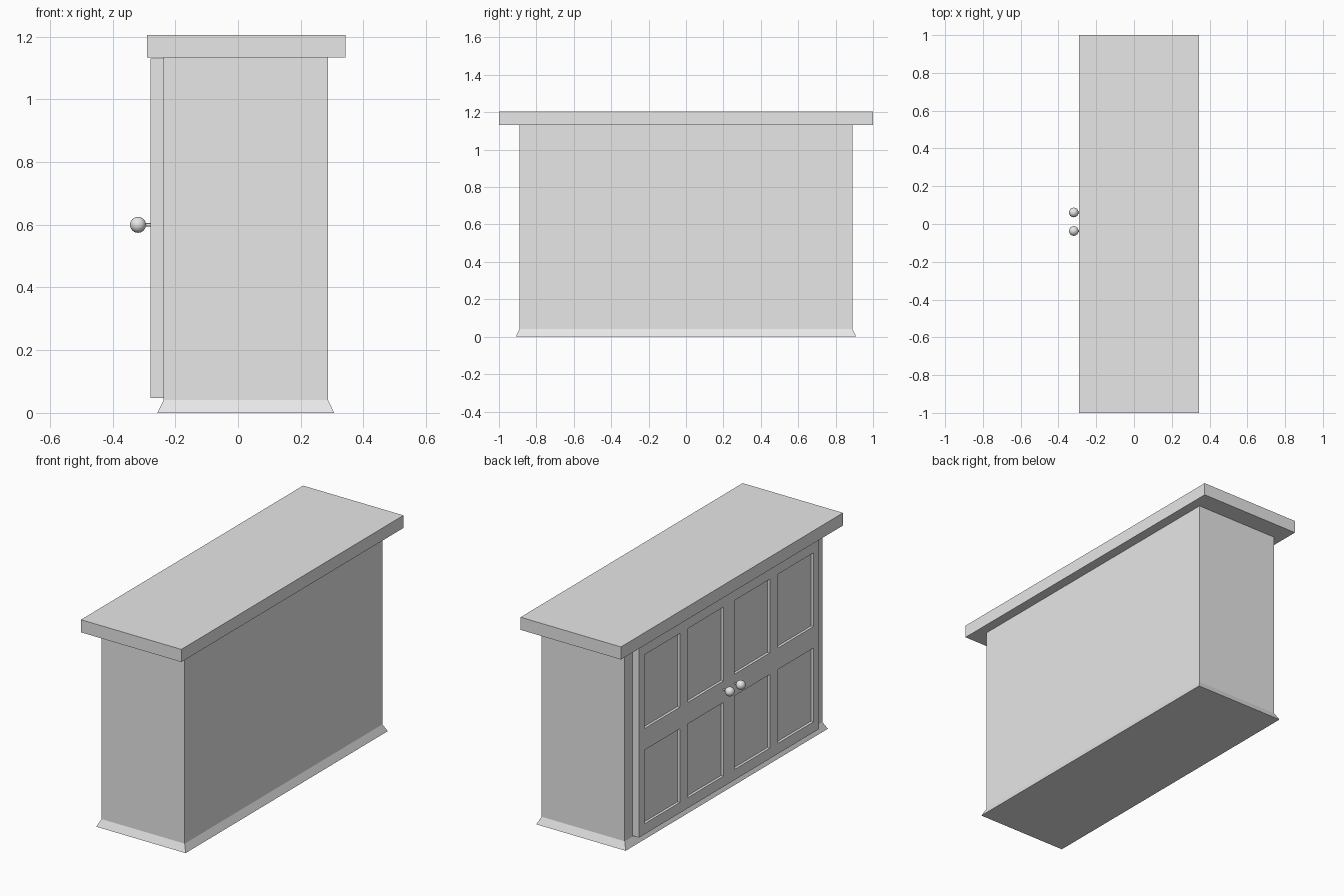
import bpy, bmesh, math
from mathutils import Vector

cube = bpy.data.objects.get("Cube")
if cube:
    bpy.data.objects.remove(cube, do_unlink=True)

grey = bpy.data.materials.new("light_grey")
grey.use_nodes = True
grey.diffuse_color = (0.8, 0.8, 0.8, 1)
grey.node_tree.nodes["Principled BSDF"].inputs["Base Color"].default_value = (0.8, 0.8, 0.8, 1)


def finish(name, bm):
    bmesh.ops.recalc_face_normals(bm, faces=bm.faces)
    mesh = bpy.data.meshes.new(name)
    bm.to_mesh(mesh)
    bm.free()
    mesh.materials.append(grey)
    obj = bpy.data.objects.new(name, mesh)
    bpy.context.collection.objects.link(obj)
    return obj


def box_mesh(low, high):
    bm = bmesh.new()
    bmesh.ops.create_cube(bm, size=1)
    low, high = Vector(low), Vector(high)
    for v in bm.verts:
        v.co = (low + high) / 2 + v.co * (high - low)
    return bm


# Cabinet body and overhanging top
X0, X1, Y = -0.237, 0.287, 0.89
finish("body", box_mesh((X0, -Y, 0.04), (X1, Y, 1.135)))
finish("top", box_mesh((-0.29, -1, 1.133), (0.343, 1, 1.205)))

# Skirting that flares out towards the floor
FLARE = 0.02
bm = box_mesh((X0, -Y, 0), (X1, Y, 0.041))
for v in bm.verts:
    if v.co.z < 0.01:
        v.co.x += math.copysign(FLARE, v.co.x)
        v.co.y += math.copysign(FLARE, v.co.y)
finish("skirting", bm)

# Doors, each with four sunken panels
FRONT, LOW, HIGH = -0.279, 0.047, 1.13
CENTRE, WIDTH = 0.012, 0.81
STILE, PANEL_W = 0.048, 0.32
RAIL, PANEL_H = 0.06, 0.42


def door(name, y0):
    y1 = y0 + WIDTH
    bm = box_mesh((FRONT, y0 + 0.0005, LOW), (X0, y1 - 0.0005, HIGH))
    y_cuts = [y0 + STILE, y0 + STILE + PANEL_W, y1 - STILE - PANEL_W, y1 - STILE]
    z_cuts = [LOW + RAIL, LOW + RAIL + PANEL_H, HIGH - RAIL - PANEL_H, HIGH - RAIL]
    for axis, cuts in ((Vector((0, 1, 0)), y_cuts), (Vector((0, 0, 1)), z_cuts)):
        for c in cuts:
            bmesh.ops.bisect_plane(bm, geom=bm.verts[:] + bm.edges[:] + bm.faces[:],
                                   plane_co=axis * c, plane_no=axis)
    bm.normal_update()

    def in_panel(value, cuts):
        return cuts[0] < value < cuts[1] or cuts[2] < value < cuts[3]

    panels = []
    for f in bm.faces:
        c = f.calc_center_median()
        if f.normal.x < -0.9 and in_panel(c.y, y_cuts) and in_panel(c.z, z_cuts):
            panels.append(f)
    bmesh.ops.inset_individual(bm, faces=panels, thickness=0, depth=-0.015)
    finish(name, bm)


door("right_door", CENTRE - WIDTH)
door("left_door", CENTRE)

# Round knobs on thin stems beside the meeting edges
for side, y in (("right", CENTRE - 0.049), ("left", CENTRE + 0.049)):
    bpy.ops.mesh.primitive_uv_sphere_add(segments=32, ring_count=16, radius=0.0255,
                                         location=(-0.319, y, 0.6))
    knob = bpy.context.object
    knob.name = side + "_knob"
    bpy.ops.mesh.primitive_cylinder_add(vertices=16, radius=0.005, depth=0.04,
                                        location=(-0.293, y, 0.6),
                                        rotation=(0, math.pi / 2, 0))
    stem = bpy.context.object
    stem.name = side + "_knob_stem"
    for obj in (knob, stem):
        obj.data.materials.append(grey)
        bpy.ops.object.select_all(action="DESELECT")
        obj.select_set(True)
        bpy.context.view_layer.objects.active = obj
        bpy.ops.object.shade_smooth_by_angle()
